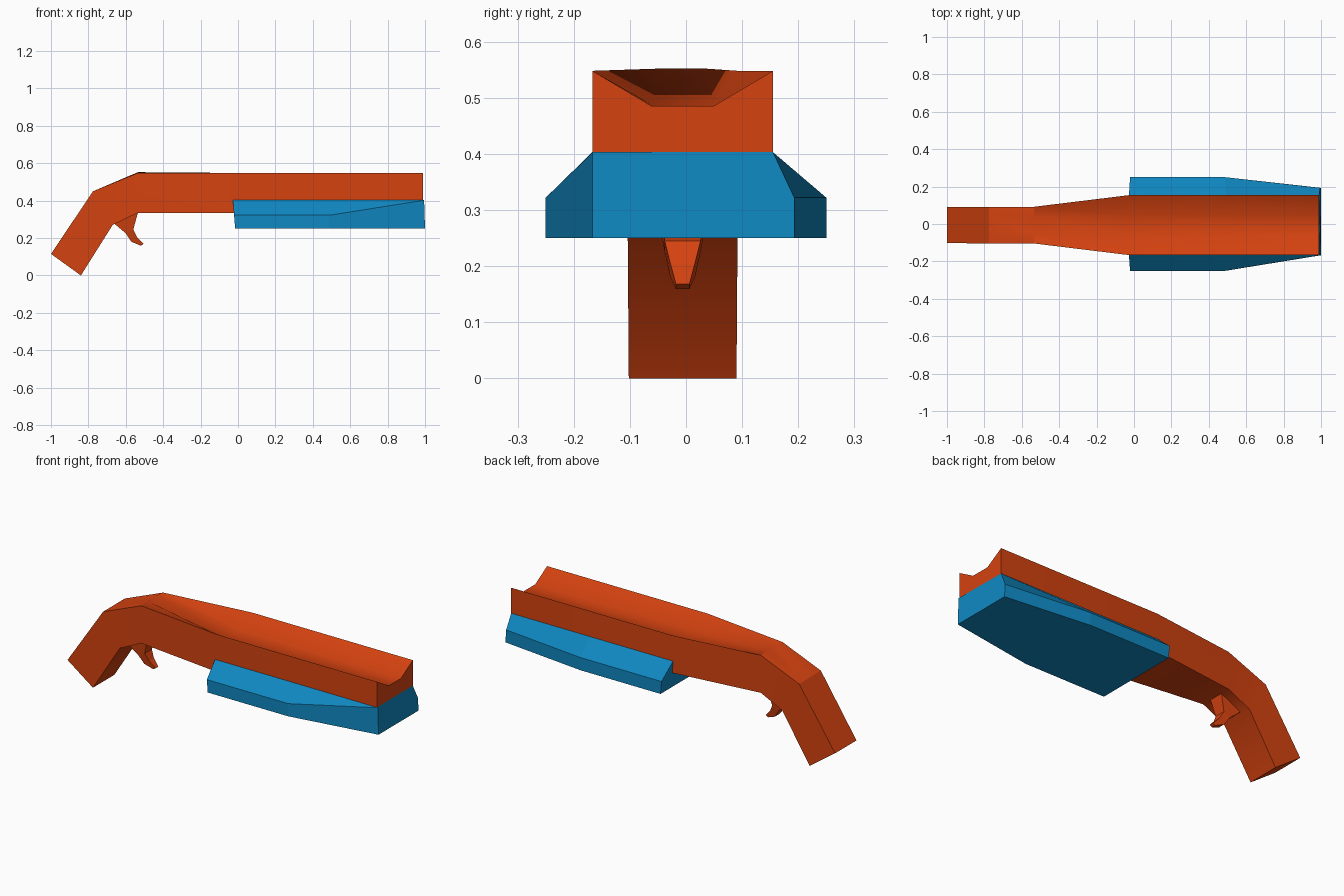
import bpy, bmesh, math

if "Cube" in bpy.data.objects:
    bpy.data.objects.remove(bpy.data.objects["Cube"])

MID = -0.006  # centre line of the body in y


def material(name, colour):
    m = bpy.data.materials.new(name)
    m.use_nodes = True
    m.diffuse_color = (*colour, 1)
    m.node_tree.nodes["Principled BSDF"].inputs["Base Color"].default_value = (*colour, 1)
    return m


def loft(name, rings, mat, angle=None):
    """Skin a list of equal-sized rings and cap both ends."""
    bm = bmesh.new()
    loops = [[bm.verts.new(p) for p in ring] for ring in rings]
    for a, b in zip(loops, loops[1:]):
        for i in range(len(a)):
            j = (i + 1) % len(a)
            bm.faces.new((a[i], a[j], b[j], b[i]))
    bm.faces.new(loops[0])
    bm.faces.new(loops[-1])
    bmesh.ops.remove_doubles(bm, verts=bm.verts, dist=0.0005)
    bmesh.ops.recalc_face_normals(bm, faces=bm.faces)
    mesh = bpy.data.meshes.new(name)
    bm.to_mesh(mesh)
    bm.free()
    mesh.materials.append(mat)
    obj = bpy.data.objects.new(name, mesh)
    bpy.context.collection.objects.link(obj)
    if angle:
        bpy.ops.object.select_all(action="DESELECT")
        obj.select_set(True)
        bpy.context.view_layer.objects.active = obj
        bpy.ops.object.shade_smooth_by_angle(angle=math.radians(angle))
    return obj


orange = material("burnt orange", (0.66, 0.055, 0.005))
blue = material("bright blue", (0.005, 0.246, 0.533))


# Stock: grip, bend and long body with a channel along its top
def stock_ring(top, bottom, half, floor, rise):
    (tx, tz), (bx, bz) = top, bottom
    return [(bx, MID - half, bz), (bx, MID + half, bz), (tx, MID + half, tz),
            (tx, MID + floor, tz + rise), (tx, MID - floor, tz + rise),
            (tx, MID - half, tz)]


loft("stock", [
    stock_ring((-1.0, 0.115), (-0.84, 0.0), 0.096, 0.04, 0),
    stock_ring((-0.775, 0.45), (-0.67, 0.27), 0.098, 0.04, 0),
    stock_ring((-0.535, 0.548), (-0.535, 0.335), 0.098, 0.04, 0.004),
    stock_ring((-0.02, 0.548), (-0.02, 0.335), 0.161, 0.055, -0.06),
    stock_ring((0.99, 0.548), (0.99, 0.335), 0.161, 0.055, -0.063),
], orange, 33)


# Fore-end: flared wedge under the front half, narrowing to the muzzle
def fore_ring(low_x, high_x, right, left, right_z, left_z):
    mid_x = (low_x + high_x) / 2
    return [(low_x, right, 0.25), (low_x, left, 0.25), (mid_x, left, left_z),
            (high_x, 0.155, 0.403), (high_x, -0.167, 0.403), (mid_x, right, right_z)]


loft("fore_end", [
    fore_ring(-0.015, -0.027, -0.25, 0.25, 0.322, 0.322),
    fore_ring(0.49, 0.49, -0.25, 0.25, 0.322, 0.322),
    fore_ring(1.0, 0.99, -0.167, 0.193, 0.402, 0.322),
], blue)

# Trigger: curved tapering hook behind the body
hook = [((-0.665, 0.28), (-0.535, 0.336), 0.042),
        ((-0.60, 0.225), (-0.56, 0.245), 0.032),
        ((-0.57, 0.18), (-0.54, 0.205), 0.022),
        ((-0.52, 0.159), (-0.505, 0.168), 0.012)]
loft("trigger", [[(b[0], MID - w, b[1]), (b[0], MID + w, b[1]),
                  (f[0], MID + w, f[1]), (f[0], MID - w, f[1])]
                 for b, f, w in hook], orange)
